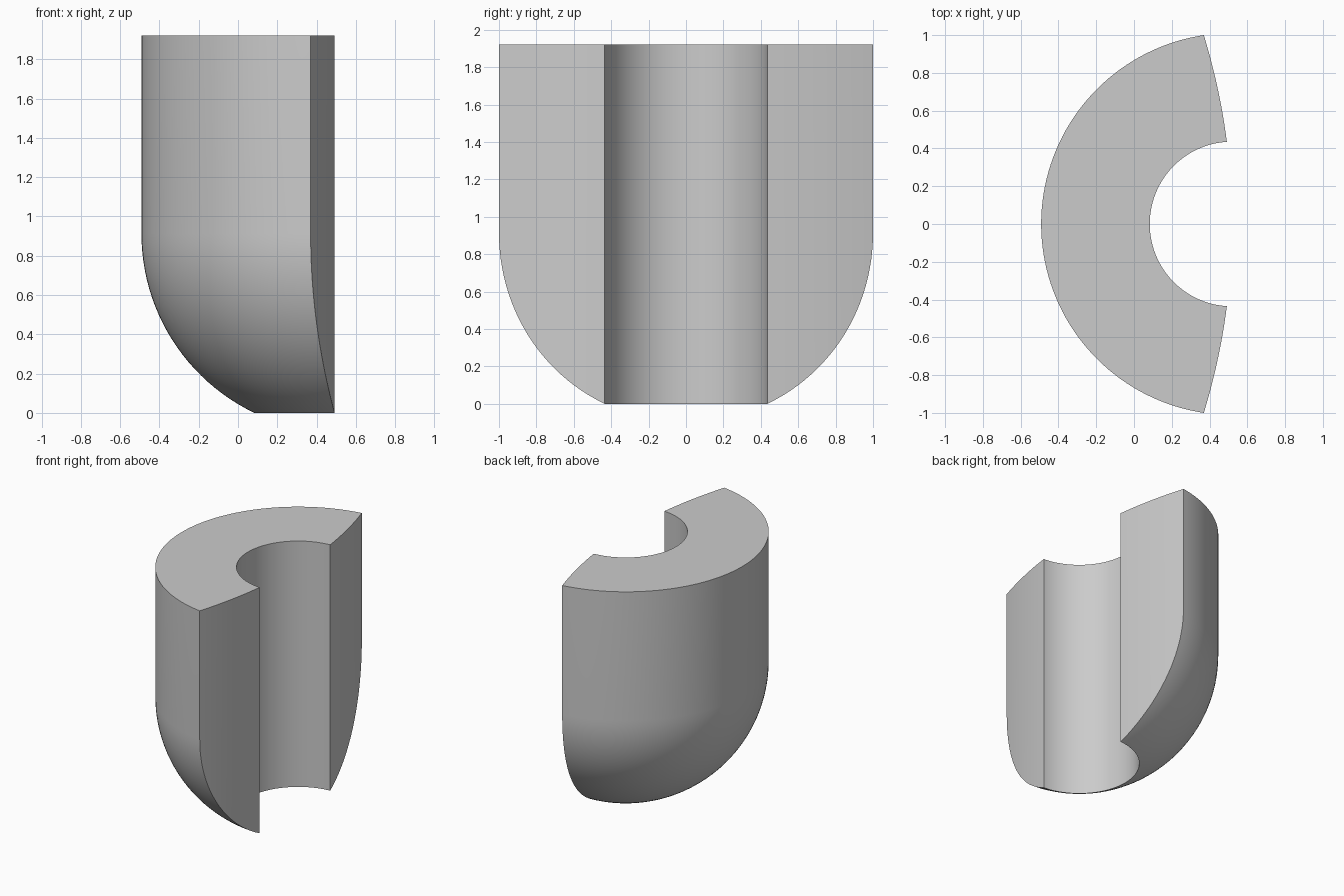
import bpy
import bmesh
from math import acos, asin, cos, sin, pi, sqrt

default = bpy.data.objects.get("Cube")
if default:
    bpy.data.objects.remove(default, do_unlink=True)

OUTER, INNER = 1.011, 0.436        # wall radii
TOP = 1.92                         # overall height
CUT = 3.41                         # radius of the curved end faces
DOME_Z = sqrt(OUTER**2 - INNER**2)   # centre height of the rounded underside
AXIS_X = (OUTER + INNER**2 / (2 * CUT)) / 2
RINGS, SEGMENTS = 24, 72

# Grey material
grey = bpy.data.materials.new("plain grey")
grey.use_nodes = True
colour = (0.6, 0.6, 0.6, 1)
grey.diffuse_color = colour
grey.node_tree.nodes["Principled BSDF"].inputs["Base Color"].default_value = colour

bm = bmesh.new()


def ring(radius, z):
    """Arc of vertices round the axis, stopping at the curved end faces."""
    start = acos(-radius / (2 * CUT))
    sweep = 2 * (pi - start)
    angles = [start + sweep * j / SEGMENTS for j in range(SEGMENTS + 1)]
    return [bm.verts.new((AXIS_X + radius * cos(a), radius * sin(a), z)) for a in angles]


def strip(a, b):
    """Quads between two equal rows of vertices."""
    for j in range(len(a) - 1):
        bm.faces.new((a[j], a[j + 1], b[j + 1], b[j]))


# Domed underside and flat top, ring by ring
first = asin(INNER / OUTER)
lower, upper = [], []
for i in range(RINGS + 1):
    phi = first + (pi / 2 - first) * i / RINGS
    radius = OUTER * sin(phi)
    lower.append(ring(radius, DOME_Z - OUTER * cos(phi)))
    upper.append(ring(radius, TOP))
for rows in (lower, upper):
    for a, b in zip(rows, rows[1:]):
        strip(a, b)

# Inner and outer walls
for i in (0, -1):
    strip(lower[i], upper[i])

# Curved end faces
for j in (0, -1):
    strip([row[j] for row in lower], [row[j] for row in upper])

bmesh.ops.recalc_face_normals(bm, faces=bm.faces)
mesh = bpy.data.meshes.new("half_sleeve")
bm.to_mesh(mesh)
bm.free()
mesh.materials.append(grey)
sleeve = bpy.data.objects.new("half_sleeve", mesh)
bpy.context.collection.objects.link(sleeve)

# Smooth shading with crisp rims
bpy.ops.object.select_all(action="DESELECT")
sleeve.select_set(True)
bpy.context.view_layer.objects.active = sleeve
bpy.ops.object.shade_smooth_by_angle(angle=pi / 6)
